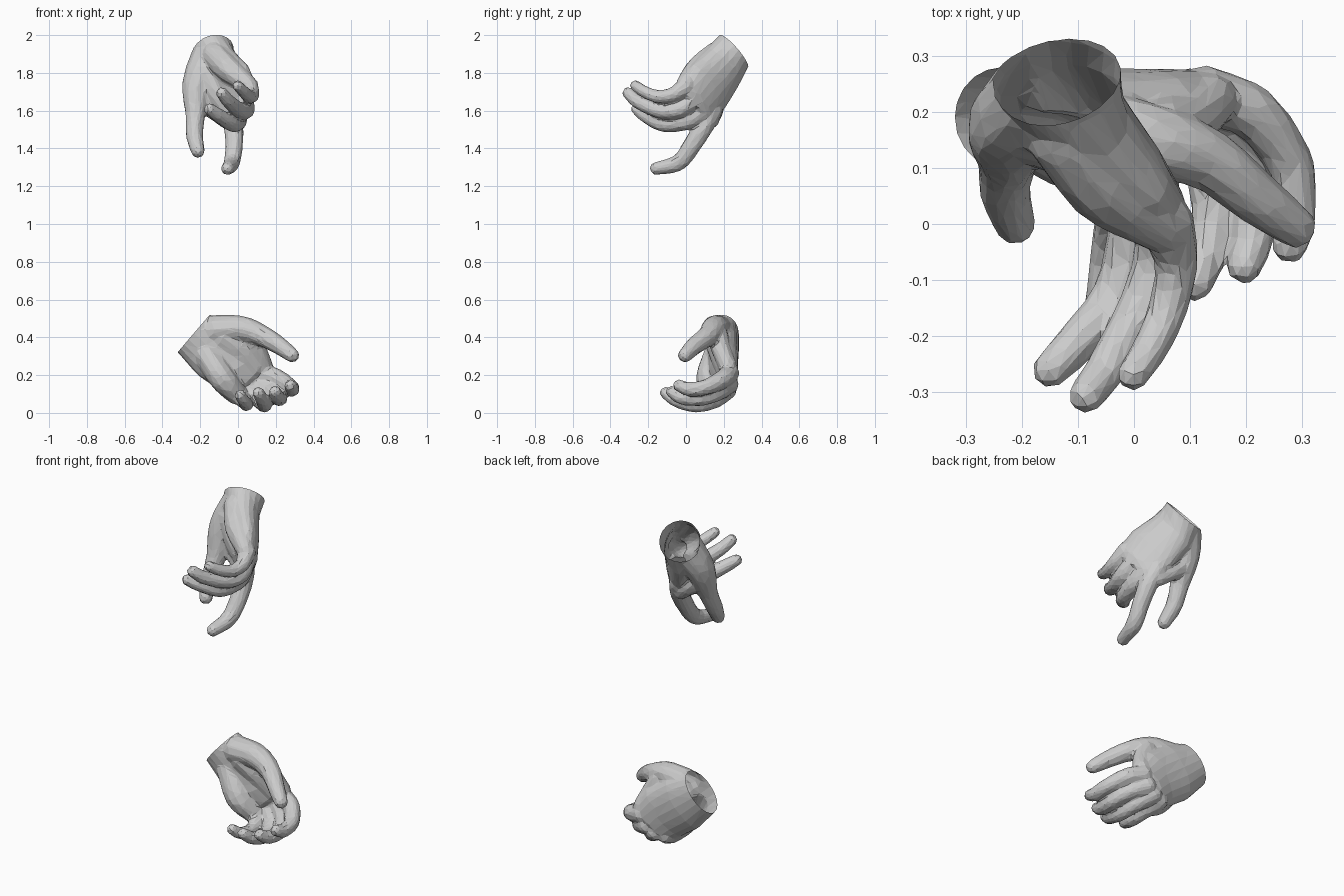
import bpy, bmesh, math
from mathutils import Vector, Matrix


def spline(pts, n=12):
    """Smooth path through (x, y, z, radius) points."""
    p = [Vector(q) for q in pts]
    p = [2 * p[0] - p[1]] + p + [2 * p[-1] - p[-2]]
    out = []
    for a, b, c, d in zip(p, p[1:], p[2:], p[3:]):
        for i in range(n):
            t = i / n
            out.append(0.5 * (2 * b + (c - a) * t + (2 * a - 5 * b + 4 * c - d) * t * t
                              + (3 * b - a - 3 * c + d) * t ** 3))
    return out + [p[-2]]


def add_digit(bm, pts):
    for x, y, z, r in spline(pts):
        bmesh.ops.create_icosphere(bm, subdivisions=2, radius=r,
                                   matrix=Matrix.Translation((x, y, z)))


def add_palm(bm, stations, n=20):
    """Loft of ellipses given as centre, half width, half thickness."""
    rings = []
    for c, w, t in stations:
        c, w, t = Vector(c), Vector(w), Vector(t)
        rings.append([bm.verts.new(c + w * math.cos(a) + t * math.sin(a))
                      for a in (2 * math.pi * i / n for i in range(n))])
    for r, s in zip(rings, rings[1:]):
        for i in range(n):
            j = (i + 1) % n
            bm.faces.new((r[i], r[j], s[j], s[i]))
    bm.faces.new(rings[0][::-1])
    bm.faces.new(rings[-1])


def keep_outer_skin(bm):
    """Delete every loose island except the largest one."""
    left, best = set(bm.verts), set()
    while left:
        stack, island = [left.pop()], set()
        while stack:
            v = stack.pop()
            island.add(v)
            for e in v.link_edges:
                o = e.other_vert(v)
                if o in left:
                    left.remove(o)
                    stack.append(o)
        if len(island) > len(best):
            best = island
    bmesh.ops.delete(bm, geom=[v for v in bm.verts if v not in best], context='VERTS')


def make_hand(name, palm, digits, wrist, normal):
    bm = bmesh.new()
    add_palm(bm, palm)
    for d in digits:
        add_digit(bm, d)
    bmesh.ops.recalc_face_normals(bm, faces=bm.faces)
    me = bpy.data.meshes.new(name)
    bm.to_mesh(me)
    bm.free()
    ob = bpy.data.objects.new(name, me)
    bpy.context.collection.objects.link(ob)
    # fuse the parts into one skin, then reduce to low-poly facets
    m = ob.modifiers.new("fuse", 'REMESH')
    m.mode, m.voxel_size = 'VOXEL', 0.008
    m = ob.modifiers.new("soften", 'SMOOTH')
    m.factor, m.iterations = 0.5, 8
    m = ob.modifiers.new("facet", 'DECIMATE')
    m.ratio = 0.045
    dg = bpy.context.evaluated_depsgraph_get()
    done = bpy.data.meshes.new_from_object(ob.evaluated_get(dg))
    ob.modifiers.clear()
    # open the wrist with a straight cut
    bm = bmesh.new()
    bm.from_mesh(done)
    keep_outer_skin(bm)
    bmesh.ops.bisect_plane(bm, geom=bm.verts[:] + bm.edges[:] + bm.faces[:],
                           plane_co=wrist, plane_no=normal, clear_outer=True)
    for f in bm.faces:
        f.smooth = False
    bm.to_mesh(done)
    bm.free()
    ob.data = done
    return ob


# upper hand, reaching down
W, T = Vector((0.44, -0.51, 0.735)), Vector((0.77, 0.64, 0.0))
make_hand("upper_hand", [
    ((-0.142, 0.313, 1.97), (0.048, -0.069, 0.078), (0.104, 0.032, -0.036)),
    ((-0.138, 0.253, 1.915), (0.049, -0.069, 0.078), (0.106, 0.032, -0.036)),
    ((-0.108, 0.19, 1.825), W * 0.14, T * 0.095),
    ((-0.028, 0.115, 1.725), W * 0.16, T * 0.07),
    ((0.022, 0.06, 1.645), W * 0.14, T * 0.052),
    ((0.04, 0.04, 1.62), W * 0.10, T * 0.035)],
    [
    # heel of the palm
    [(-0.12, 0.16, 1.89, 0.075), (-0.05, 0.07, 1.82, 0.072), (0.045, 0.0, 1.745, 0.052)],
    # thumb
    [(-0.155, 0.23, 1.875, 0.1), (-0.215, 0.175, 1.74, 0.084), (-0.225, 0.115, 1.58, 0.055),
     (-0.23, 0.06, 1.47, 0.047), (-0.212, 0.0, 1.387, 0.038)],
    # web of the thumb
    [(-0.17, 0.18, 1.8, 0.08), (-0.11, 0.15, 1.69, 0.07), (-0.05, 0.13, 1.6, 0.053)],
    [(-0.21, 0.15, 1.66, 0.06), (-0.14, 0.155, 1.605, 0.046), (-0.06, 0.13, 1.55, 0.047)],
    # index finger
    [(-0.05, 0.14, 1.6, 0.055), (-0.025, 0.095, 1.52, 0.054), (-0.02, 0.035, 1.42, 0.049),
     (-0.033, -0.04, 1.325, 0.045), (-0.055, -0.157, 1.294, 0.036)],
    # middle finger
    [(-0.01, 0.09, 1.6, 0.053), (0.0, 0.0, 1.545, 0.049), (-0.03, -0.12, 1.53, 0.043),
     (-0.10, -0.21, 1.572, 0.039), (-0.15, -0.26, 1.608, 0.033)],
    # ring finger
    [(0.03, 0.05, 1.66, 0.05), (0.045, -0.04, 1.605, 0.046), (0.015, -0.14, 1.60, 0.042),
     (-0.045, -0.25, 1.645, 0.038), (-0.085, -0.305, 1.693, 0.033)],
    # little finger
    [(0.06, 0.0, 1.73, 0.05), (0.075, -0.07, 1.685, 0.04), (0.06, -0.15, 1.675, 0.036),
     (0.03, -0.22, 1.70, 0.033), (-0.002, -0.268, 1.732, 0.03)],
    ], (-0.137, 0.253, 1.913), (-0.22, 0.75, 0.66))

# lower hand, open and waiting
make_hand("lower_hand", [
    ((-0.28, 0.185, 0.455), (0.08, 0, 0.094), (0, 0.09, 0)),
    ((-0.235, 0.19, 0.42), (0.084, 0, 0.1), (0, 0.09, 0)),
    ((-0.12, 0.195, 0.33), (0.095, 0.01, 0.13), (0, 0.085, 0)),
    ((0.0, 0.2, 0.24), (0.10, 0.02, 0.12), (0, 0.074, 0)),
    ((0.06, 0.215, 0.175), (0.10, 0.02, 0.09), (0, 0.058, 0)),
    ((0.08, 0.22, 0.16), (0.08, 0.015, 0.07), (0, 0.035, 0))],
    [
    # heel of the palm
    [(-0.17, 0.16, 0.31, 0.07), (-0.085, 0.125, 0.185, 0.072), (-0.01, 0.155, 0.1, 0.057)],
    # thumb
    [(-0.12, 0.17, 0.44, 0.08), (0.02, 0.15, 0.445, 0.07), (0.13, 0.115, 0.407, 0.057),
     (0.22, 0.045, 0.355, 0.048), (0.287, -0.005, 0.305, 0.039)],
    # web of the thumb
    [(-0.08, 0.175, 0.4, 0.08), (0.0, 0.185, 0.34, 0.075), (0.08, 0.21, 0.24, 0.06)],
    [(0.05, 0.165, 0.41, 0.06), (0.1, 0.185, 0.335, 0.052), (0.135, 0.22, 0.25, 0.05)],
    # index finger
    [(0.13, 0.23, 0.21, 0.054), (0.215, 0.195, 0.18, 0.049), (0.277, 0.11, 0.138, 0.043),
     (0.287, 0.02, 0.125, 0.039), (0.278, -0.038, 0.145, 0.033)],
    # middle finger
    [(0.10, 0.23, 0.15, 0.05), (0.18, 0.17, 0.11, 0.047), (0.22, 0.08, 0.078, 0.042),
     (0.213, -0.02, 0.08, 0.038), (0.197, -0.075, 0.112, 0.033)],
    # ring finger
    [(0.05, 0.22, 0.12, 0.05), (0.115, 0.15, 0.067, 0.045), (0.14, 0.05, 0.042, 0.041),
     (0.13, -0.05, 0.066, 0.037), (0.108, -0.107, 0.106, 0.033)],
    # little finger
    [(-0.01, 0.2, 0.11, 0.05), (0.03, 0.13, 0.067, 0.043), (0.045, 0.05, 0.046, 0.038),
     (0.032, -0.03, 0.062, 0.034), (0.012, -0.071, 0.093, 0.031)],
    ], (-0.235, 0.19, 0.42), (-0.76, 0, 0.65))
